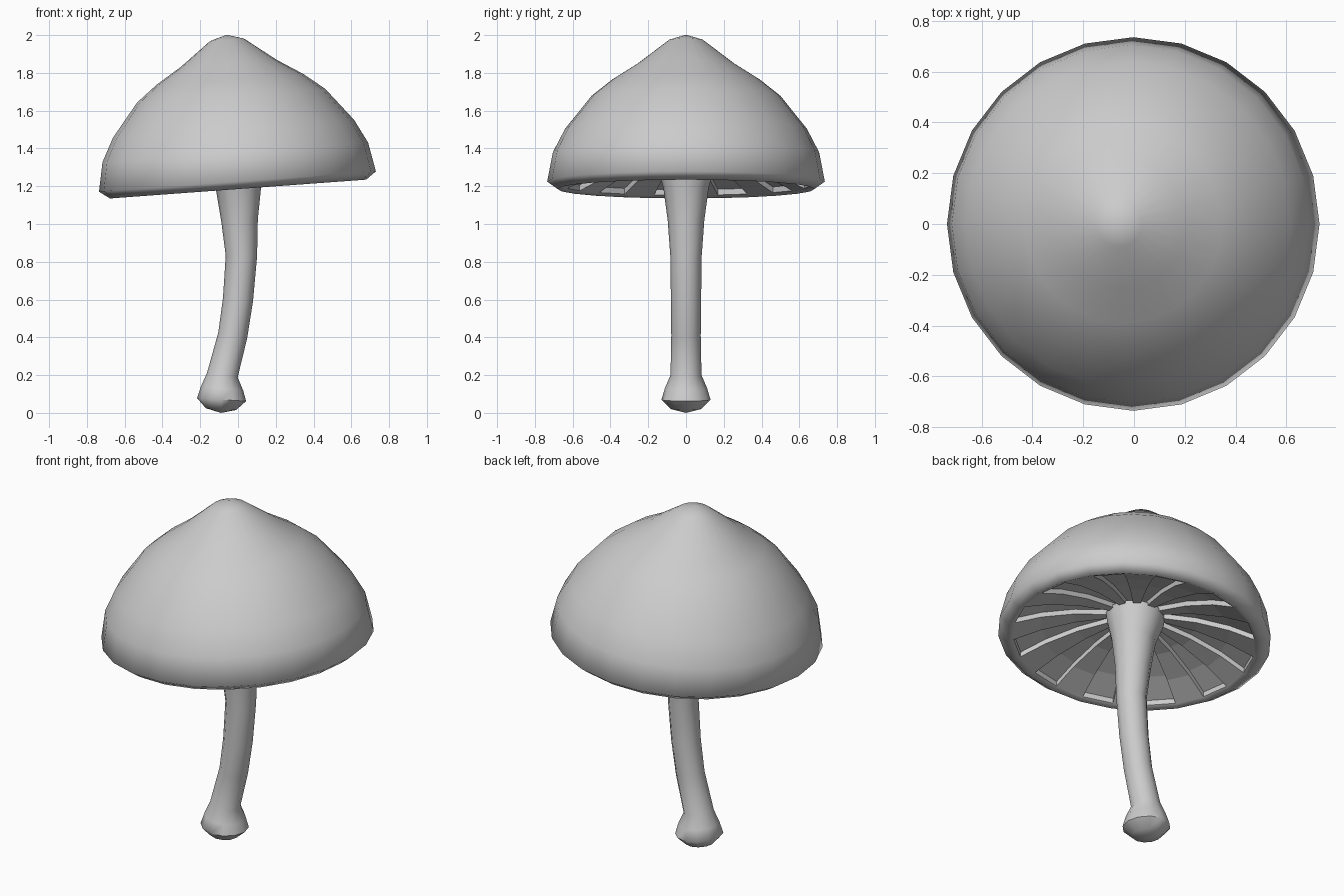
import bpy, bmesh
from math import sin, cos, pi, radians
from mathutils import Matrix, Vector

if "Cube" in bpy.data.objects:
    bpy.data.objects.remove(bpy.data.objects["Cube"])

TILT = Matrix.Translation((0, 0, 1.185)) @ Matrix.Rotation(radians(-4.2), 4, 'Y')


def loft(bm, rings, sides):
    """rings: (centre x, z, radius, lean). Returns bands of faces and end loops."""
    loops = []
    for cx, z, r, lean in rings:
        rot = Matrix.Rotation(lean, 3, 'Y')
        loops.append([bm.verts.new(Vector((cx, 0, z)) + rot @ Vector(
            (r * cos(2 * pi * i / sides), r * sin(2 * pi * i / sides), 0)))
            for i in range(sides)])
    bands = []
    for a, b in zip(loops, loops[1:]):
        bands.append([bm.faces.new((a[i], a[(i + 1) % sides], b[(i + 1) % sides], b[i]))
                      for i in range(sides)])
    return bands, loops


def fan(bm, loop, point):
    tip = bm.verts.new(point)
    for i in range(len(loop)):
        bm.faces.new((loop[i], loop[(i + 1) % len(loop)], tip))


def finish(bm, name, angle=None):
    me = bpy.data.meshes.new(name)
    bm.to_mesh(me)
    bm.free()
    ob = bpy.data.objects.new(name, me)
    bpy.context.collection.objects.link(ob)
    if angle:
        bpy.ops.object.select_all(action='DESELECT')
        ob.select_set(True)
        bpy.context.view_layer.objects.active = ob
        bpy.ops.object.shade_smooth_by_angle(angle=radians(angle))
    return ob


# Cap: tilted bell with a pointed crown
bm = bmesh.new()
profile = [(0.65, 0.015), (0.68, 0), (0.735, 0.04), (0.705, 0.195), (0.64, 0.32),
           (0.50, 0.495), (0.39, 0.582), (0.255, 0.667), (0.09, 0.792)]
bands, loops = loft(bm, [(0, h, r, 0) for r, h in profile], 24)
fan(bm, loops[-1], (0, 0, 0.819))
bm.transform(TILT)
finish(bm, "cap", 70)

# Gills: hollow underside with every other segment sunk in
bm = bmesh.new()
profile = [(0.65, 0.015), (0.51, 0.075), (0.33, 0.125), (0.09, 0.16)]
bands, loops = loft(bm, [(0, h, r, 0) for r, h in profile], 24)
bmesh.ops.reverse_faces(bm, faces=bm.faces[:])
sunk = [f for band in bands for f in band[::2]]
ext = bmesh.ops.extrude_face_region(bm, geom=sunk)["geom"]
bmesh.ops.translate(bm, vec=(0, 0, 0.03),
                    verts=[g for g in ext if isinstance(g, bmesh.types.BMVert)])
bmesh.ops.delete(bm, geom=[f for f in sunk if f.is_valid], context='FACES')
bm.transform(TILT)
finish(bm, "gills")

# Stem: bent stalk with a bulb at the foot and a flared top
bm = bmesh.new()
rings = [(-0.09, 0.02, 0.08, 0.06), (-0.087, 0.07, 0.13, 0.06), (-0.084, 0.13, 0.112, 0.1),
         (-0.083, 0.2, 0.082, 0.15), (-0.028, 0.41, 0.078, 0.2), (0.0, 0.6, 0.08, 0.1),
         (0.018, 0.83, 0.083, 0.03), (0.008, 1.02, 0.097, -0.05),
         (0.003, 1.19, 0.12, -0.07), (-0.008, 1.31, 0.155, -0.07),
         (-0.01, 1.35, 0.16, -0.07)]
bands, loops = loft(bm, rings, 12)
fan(bm, loops[0][::-1], (-0.09, 0, 0))
fan(bm, loops[-1], (-0.01, 0, 1.36))
finish(bm, "stem", 60)
